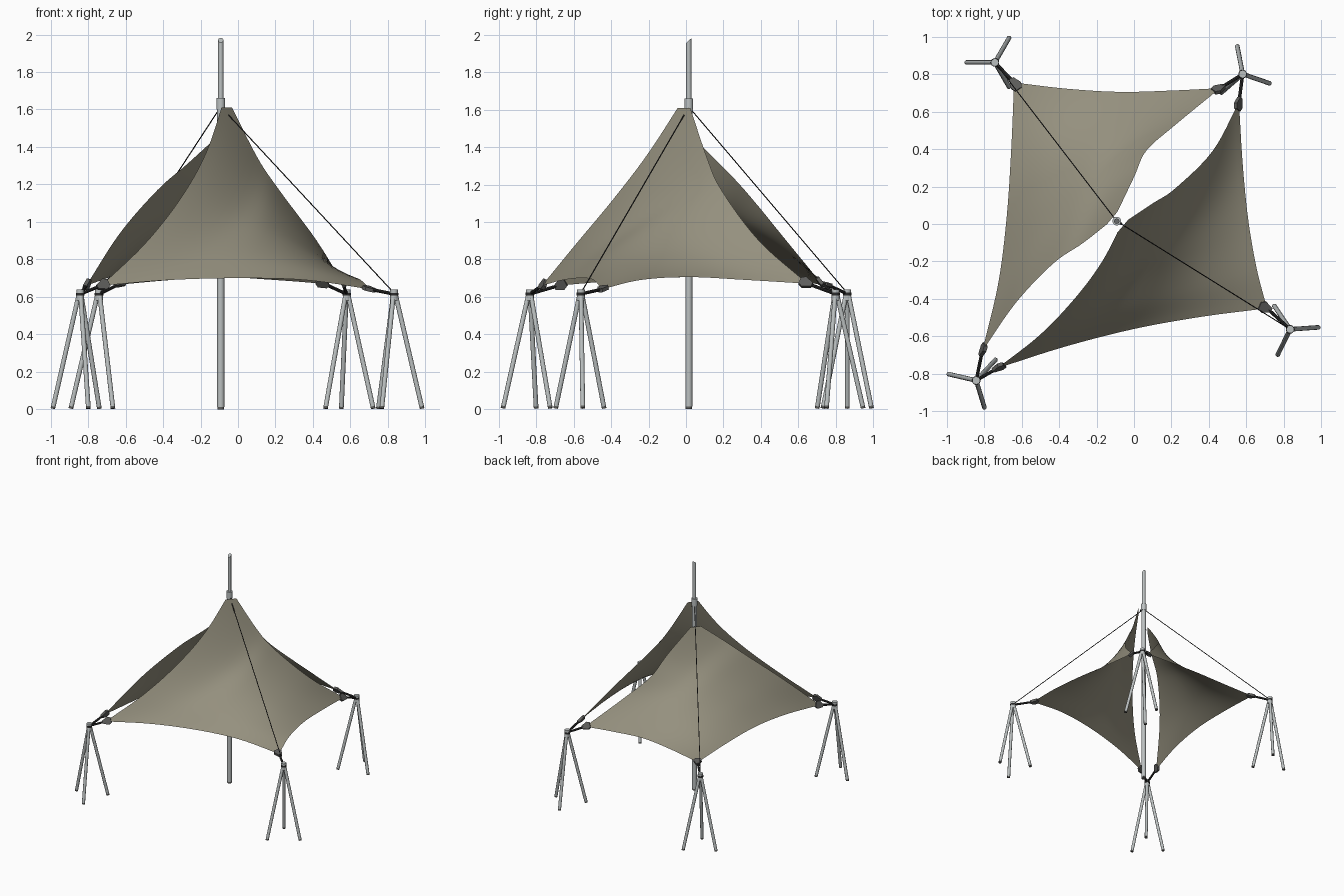
import bpy, bmesh, math
from mathutils import Vector as V

if "Cube" in bpy.data.objects:
    bpy.data.objects.remove(bpy.data.objects["Cube"])


def mat(name, c):
    m = bpy.data.materials.new(name)
    m.diffuse_color = (*c, 1)
    m.use_nodes = True
    m.node_tree.nodes["Principled BSDF"].inputs["Base Color"].default_value = m.diffuse_color
    return m


CLOTH = mat("taupe cloth", (0.30, 0.28, 0.21))
METAL = mat("light metal", (0.50, 0.53, 0.53))
PLATE = mat("grey plate", (0.11, 0.11, 0.105))
DARK = mat("dark strap", (0.025, 0.025, 0.025))


def finish(bm, name, material, smooth=True):
    me = bpy.data.meshes.new(name)
    bmesh.ops.recalc_face_normals(bm, faces=bm.faces)
    bm.to_mesh(me)
    bm.free()
    ob = bpy.data.objects.new(name, me)
    bpy.context.collection.objects.link(ob)
    me.materials.append(material)
    if smooth:
        bpy.context.view_layer.objects.active = ob
        bpy.ops.object.select_all(action='DESELECT')
        ob.select_set(True)
        bpy.ops.object.shade_smooth_by_angle(angle=math.radians(40))
    return ob


def rod(name, a, b, r, material, r2=None, sides=14):
    """Cylinder or cone between two points."""
    a, b = V(a), V(b)
    d = b - a
    bm = bmesh.new()
    bmesh.ops.create_cone(bm, cap_ends=True, segments=sides, radius1=r,
                          radius2=r if r2 is None else r2, depth=d.length)
    rot = d.to_track_quat('Z', 'Y')
    for v in bm.verts:
        v.co = rot @ v.co + (a + b) / 2
    return finish(bm, name, material)


def curve(pts, t):
    """Catmull-Rom point at t in 0..1 through pts."""
    p = [V(q) for q in pts]
    p = [2 * p[0] - p[1]] + p + [2 * p[-1] - p[-2]]
    x = t * (len(pts) - 1)
    i = min(int(x), len(pts) - 2)
    f = x - i
    a, b, c, d = p[i:i + 4]
    return 0.5 * (2 * b + (c - a) * f + (2 * a - 5 * b + 4 * c - d) * f * f
                  + (3 * b - a - 3 * c + d) * f ** 3)


def corner_plate(name, tip, inner, side_pt):
    """Pentagonal reinforcing plate lying on a sail corner."""
    d = (inner - tip).normalized()
    n = d.cross(side_pt - tip).normalized()
    s = n.cross(d)
    shape = [(-0.025, -0.012), (0.02, -0.032), (0.045, -0.02),
             (0.045, 0.02), (0.02, 0.032), (-0.025, 0.012)]
    bm = bmesh.new()
    rings = [[bm.verts.new(tip + d * x + s * y + n * h) for x, y in shape]
             for h in (-0.010, 0.010)]
    bm.faces.new(rings[0])
    bm.faces.new(rings[1])
    for i in range(6):
        j = (i + 1) % 6
        bm.faces.new((rings[0][i], rings[0][j], rings[1][j], rings[1][i]))
    finish(bm, name, PLATE, False)


def sail(name, pd, pb, dc, bc, cut, anchors, N=24):
    """Tensioned sail: patch between four edge curves, peak trimmed flat."""
    P, D, B, C = V(pd[0]), V(pd[-1]), V(pb[-1]), V(dc[-1])
    bm = bmesh.new()
    g = []
    for i in range(N + 1):
        s = i / N
        row = []
        for j in range(N + 1):
            t = j / N
            q = ((1 - t) * curve(pd, s) + t * curve(bc, s)
                 + (1 - s) * curve(pb, t) + s * curve(dc, t)
                 - (1 - s) * ((1 - t) * P + t * B) - s * ((1 - t) * D + t * C))
            row.append(bm.verts.new(q))
        g.append(row)
    for i in range(N):
        for j in range(N):
            bm.faces.new((g[i][j], g[i + 1][j], g[i + 1][j + 1], g[i][j + 1]))
    # plates and straps at the three low corners
    k = 3
    spots = [(g[N][0], g[N - k][k], g[N - k][0]),
             (g[N][N], g[N - k][N - k], g[N - k][N]),
             (g[0][N], g[k][N - k], g[0][N - k])]
    for n, (vs, post) in enumerate(zip(spots, anchors), 1):
        a, b, c = (v.co.copy() for v in vs)
        corner_plate(f"{name}_plate_{n}", a, b, c)
        rod(f"{name}_strap_{n}", a, (post[0], post[1], 0.615), 0.009, DARK, sides=8)
    bmesh.ops.bisect_plane(bm, geom=bm.verts[:] + bm.edges[:] + bm.faces[:],
                           plane_co=(0, 0, cut), plane_no=(0, 0, 1), clear_outer=True)
    finish(bm, name, CLOTH)
    rod(name + "_peak_strap", (P.x, P.y, cut - 0.01), (MX, MY, cut), 0.007, DARK, sides=8)


MX, MY = -0.092, 0.015

# Mast
rod("mast_lower", (MX, MY, 0.012), (MX, MY, 1.61), 0.019, METAL, sides=20)
rod("mast_foot", (MX, MY, 0), (MX, MY, 0.014), 0.018, PLATE)
rod("mast_collar", (MX, MY, 1.60), (MX, MY, 1.66), 0.023, METAL, sides=20)
top = rod("mast_upper", (MX, MY, 1.65), (MX, MY, 1.97), 0.014, METAL, sides=16)
for v in top.data.vertices:
    if v.co.z > 1.9:
        v.co.z += (v.co.y - MY) * 0.9     # slanted tip

# Tripods: x, y, angle of first leg
TRIPODS = {"back_left": (-0.742, 0.862, 60), "back_right": (0.58, 0.80, 101),
           "front_right": (0.833, -0.562, 4), "front_left": (-0.842, -0.835, 47)}
for side, (x, y, ang) in TRIPODS.items():
    rod(side + "_tripod_head", (x, y, 0.58), (x, y, 0.64), 0.021, METAL, sides=16)
    rod(side + "_tripod_ring", (x, y, 0.608), (x, y, 0.622), 0.023, DARK, sides=16)
    for i in range(3):
        a = math.radians(ang + 120 * i)
        c, s = math.cos(a), math.sin(a)
        hi = V((x + 0.008 * c, y + 0.008 * s, 0.61))
        lo = V((x + 0.15 * c, y + 0.15 * s, 0.004))
        mid = lo.lerp(hi, 0.02)
        rod(f"{side}_leg_{i + 1}", mid, hi, 0.0125, METAL)
        rod(f"{side}_leg_foot_{i + 1}", lo, mid, 0.0125, PLATE)

A, B, C, D = TRIPODS.values()

# Guy lines from the mast collar
for nm, p in (("back_guy_line", A), ("front_guy_line", C)):
    rod(nm, (MX, MY, 1.615), (p[0], p[1], 0.62), 0.0032, DARK, sides=6)

# Front sail (taller peak)
sail("front_sail",
     [(-.066, 0, 1.68), (-.17, -.2, 1.37), (-.31, -.39, 1.12), (-.5, -.59, .88), (-.73, -.77, .66)],
     [(-.066, 0, 1.68), (.1, .11, 1.35), (.22, .19, 1.17), (.42, .39, .9), (.56, .65, .67)],
     [(-.73, -.77, .66), (-.37, -.655, .69), (0, -.56, .70), (.36, -.495, .69), (.71, -.45, .64)],
     [(.56, .65, .67), (.58, .32, .69), (.61, .02, .705), (.655, -.24, .69), (.71, -.45, .64)],
     1.61, (D, C, B))

# Back sail (lower peak)
sail("back_sail",
     [(-.105, .03, 1.46), (-.27, -.1, 1.31), (-.43, -.21, 1.17), (-.63, -.42, .94), (-.81, -.68, .66)],
     [(-.105, .03, 1.46), (0, .25, 1.24), (.065, .39, 1.08), (.21, .52, .92), (.46, .725, .67)],
     [(-.81, -.68, .66), (-.725, -.32, .69), (-.68, .03, .705), (-.655, .4, .69), (-.64, .755, .665)],
     [(.46, .725, .67), (.2, .712, .69), (-.08, .705, .705), (-.36, .722, .69), (-.64, .755, .665)],
     1.425, (D, A, B))
